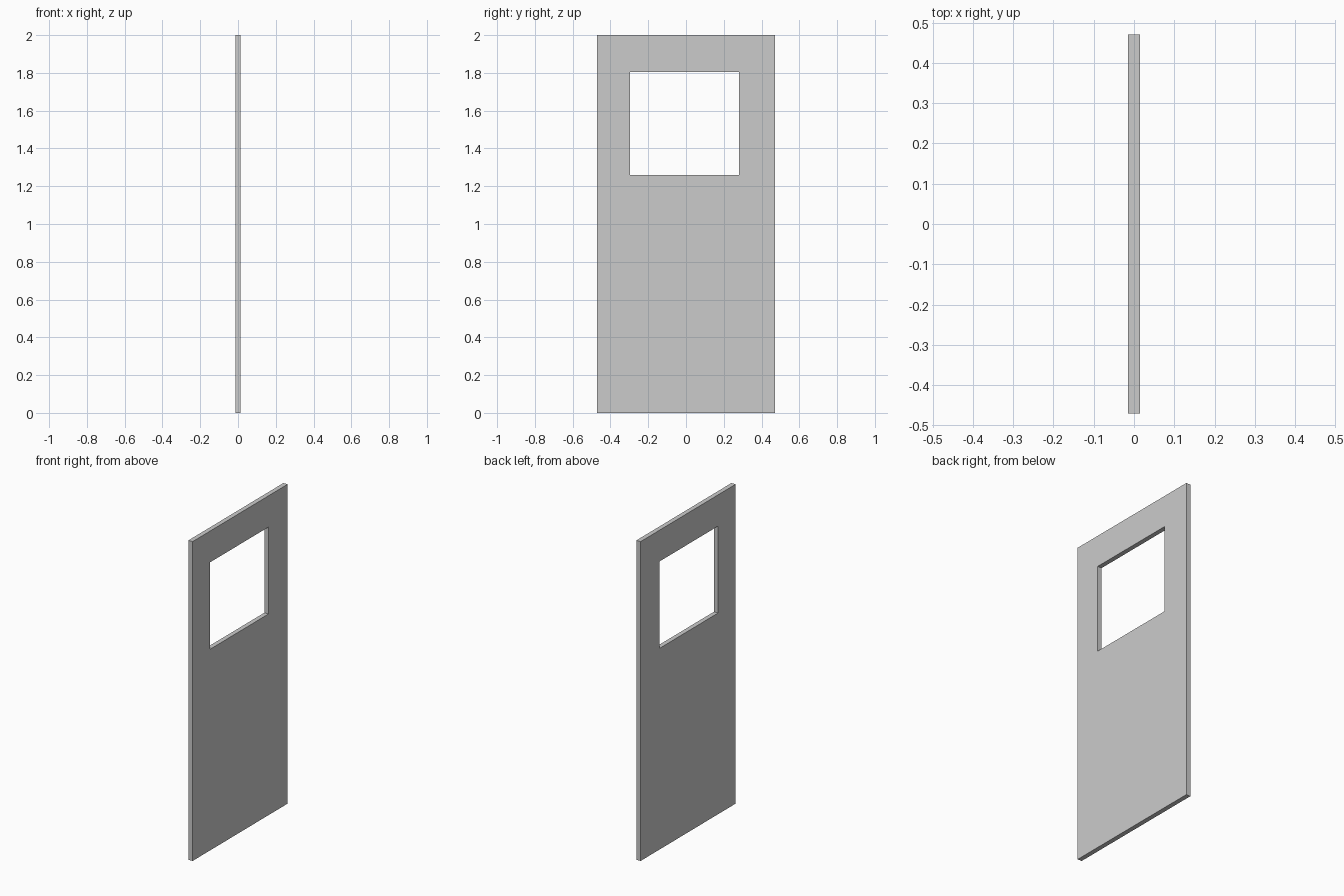
import bpy, bmesh

if "Cube" in bpy.data.objects:
    bpy.data.objects.remove(bpy.data.objects["Cube"])

HALF_T = 0.0145                              # half thickness of the panel
OUTER = (-0.47, 0.47, 0.0, 2.0)              # y min, y max, z min, z max
WINDOW = (-0.297, 0.281, 1.26, 1.804)


def rectangle(bm, box, x):
    y0, y1, z0, z1 = box
    return [bm.verts.new((x, y, z)) for y, z in ((y0, z0), (y1, z0), (y1, z1), (y0, z1))]


# Door panel: a flat frame around the window opening, extruded to thickness
bm = bmesh.new()
outer = rectangle(bm, OUTER, -HALF_T)
inner = rectangle(bm, WINDOW, -HALF_T)
for i in range(4):
    j = (i + 1) % 4
    bm.faces.new((outer[i], outer[j], inner[j], inner[i]))
result = bmesh.ops.extrude_face_region(bm, geom=bm.faces[:], use_keep_orig=True)
moved = [g for g in result["geom"] if isinstance(g, bmesh.types.BMVert)]
bmesh.ops.translate(bm, verts=moved, vec=(2 * HALF_T, 0, 0))
bmesh.ops.recalc_face_normals(bm, faces=bm.faces[:])

mesh = bpy.data.meshes.new("door_panel")
bm.to_mesh(mesh)
bm.free()
door = bpy.data.objects.new("door_panel", mesh)
bpy.context.collection.objects.link(door)
